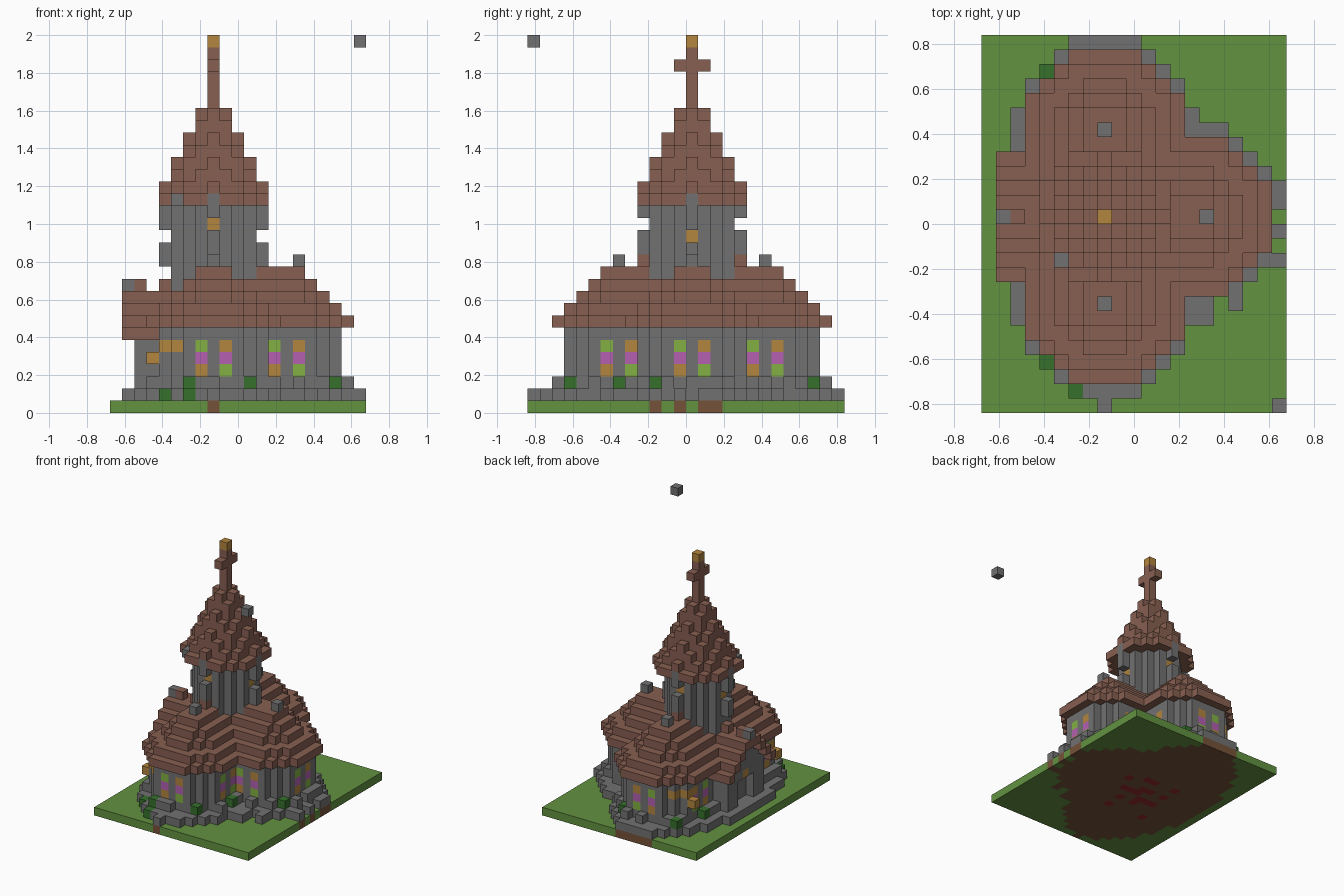
import bpy, bmesh, math, random
from mathutils import Vector

if "Cube" in bpy.data.objects:
    bpy.data.objects.remove(bpy.data.objects["Cube"], do_unlink=True)

random.seed(4)
NX, NY, NZ = 21, 26, 31          # grid of unit blocks
S = 2 / NZ                       # block size
CX, CY = 8, 13                   # tower axis
ARMS = [(CX, 7), (CX, 19), (14, CY)]   # centres of the three round apses


def srgb(c):
    c /= 255
    return c / 12.92 if c <= 0.04045 else ((c + 0.055) / 1.055) ** 2.4


PALETTE = {
    "stone grey": (113, 113, 113), "roof brown": (135, 95, 81),
    "grass green": (98, 146, 64), "leaf green": (54, 112, 44),
    "amber": (178, 133, 62), "magenta glass": (180, 96, 176),
    "lime glass": (130, 176, 66), "earth brown": (118, 82, 57),
    "dark red": (150, 42, 44),
}
MATS = {}
for name, rgb in PALETTE.items():
    m = bpy.data.materials.new(name)
    m.use_nodes = True
    col = (*[srgb(c) for c in rgb], 1)
    m.diffuse_color = col
    bsdf = m.node_tree.nodes["Principled BSDF"]
    bsdf.inputs["Base Color"].default_value = col
    bsdf.inputs["Roughness"].default_value = 0.9
    MATS[name] = m

blocks = {}                      # (i, j, k) -> (part, colour)


def put(part, colour, *cells):
    for c in cells:
        blocks[c] = (part, colour)


def box(i0, i1, j0, j1, k0, k1):
    return [(i, j, k) for i in range(i0, i1 + 1) for j in range(j0, j1 + 1)
            for k in range(k0, k1 + 1)]


def disc(r, k, ci=CX, cj=CY):
    return [c for c in box(0, NX - 1, 0, NY - 1, k, k)
            if math.hypot(c[0] - ci, c[1] - cj) <= r]


def arms(r, k):
    """One layer of the three round-ended arms."""
    def near(i, j):
        best = 99
        for a, b in ARMS:
            seg = Vector((a - CX, b - CY))
            p = Vector((i - CX, j - CY))
            t = min(1, max(0, p.dot(seg) / seg.length_squared))
            best = min(best, (p - seg * t).length)
        return best
    return [c for c in box(0, NX - 1, 0, NY - 1, k, k) if near(c[0], c[1]) <= r]


# ground slab
put("ground", "grass green", *box(0, 20, 0, 25, 0, 0))

# stone footing with a ragged upper course
gaps = {(20, 13), (20, 11), (2, 21), (2, 5), (16, 7), (14, 21), (14, 5)}
footing = [c for c in arms(6.33, 1) if c[:2] not in gaps]
put("footing", "stone grey", *footing, *box(1, 3, 9, 17, 1, 1),
    (CX, 0, 1), (20, 10, 1), (15, 6, 1), (17, 7, 1))
put("footing_stones", "stone grey",
    *[c for c in arms(5.6, 2) if random.random() < 0.45],
    (2, 10, 2), (2, 16, 2), (19, 14, 2), (CX, 2, 2), (CX, 24, 2))

# shrubs
put("shrubs", "leaf green", (4, 3, 1), (6, 1, 1), (6, 2, 2), (11, 3, 2),
    (18, 10, 2), (13, 7, 2), (13, 18, 2), (11, 23, 2), (4, 23, 2), (3, 19, 2))

# apse walls
for k in range(1, 7):
    put("walls", "stone grey", *arms(4.5, k))

# paired stained windows in each apse
def window(i, j, first):
    top, bottom = ("lime glass", "amber") if first else ("amber", "lime glass")
    for k, colour in zip((3, 4, 5), (bottom, "magenta glass", top)):
        put("windows", colour, (i, j, k))


for d in (-1, 1):
    for cj, out in ((7, -4), (19, 4)):
        window(CX + d, cj + out, d < 0)
        window(CX - 4, cj + d, d < 0)
        window(CX + 4, cj + d, d < 0)
    window(14 + d, CY - 4, d < 0)
    window(14 + d, CY + 4, d < 0)
    window(18, CY + d, d < 0)

# amber trim on the west corners
for a, b, c in ((4, 5, 5), (22, 21, 21)):
    put("corner_trim", "amber", (5, a, 5), (4, b, 5), (3, c, 4))

# stepped arm roofs
for k in range(7, 12):
    put("arm_roofs", "roof brown", *arms(12.5 - k, k))

# west porch: walls, doorway and gable
put("porch", "stone grey", *box(2, 4, 10, 16, 1, 6), *box(2, 4, 11, 15, 7, 7),
    *box(2, 4, 12, 14, 8, 8))
for c in box(2, 2, 12, 14, 2, 4):
    blocks.pop(c, None)
put("porch_trim", "amber", (2, CY, 5))
for step in range(4):
    for j in (9 + step, 17 - step):
        put("porch_roof", "roof brown", *box(1, 4, j, j, 6 + step, 6 + step))
put("porch_roof", "roof brown", *box(1, 4, CY, CY, 9, 9), (2, CY, 10), (4, CY, 10))

# tower drum
for k in range(7, 17):
    put("tower", "stone grey", *disc(3.5, k))

# spire and cross
for k in range(17, 26):
    put("spire", "roof brown", *disc(4.5 - (k - 17) / 2, k))
put("cross", "roof brown", *box(CX, CX, CY, CY, 26, 29), *box(CX, CX, 12, 14, 28, 28))
put("cross_finial", "amber", (CX, CY, 30))

# tower window surrounds with a lit opening on each side
for di, dj, hole in ((1, 0, 14), (-1, 0, 14), (0, 1, 15), (0, -1, 15)):
    for k in range(12, 18):
        if k != hole:
            brown = k == 12 and dj
            put("tower_surrounds", "roof brown" if brown else "stone grey",
                (CX + 4 * di, CY + 4 * dj, k))
    put("tower_lights", "amber", (CX + 3 * di, CY + 3 * dj, hole))
put("tower_surrounds", "stone grey", (5, 10, 17))

# chimneys and the loose floating block
put("chimneys", "stone grey", (CX, 7, 12), (CX, 19, 12), (15, CY, 12), (1, CY, 10))
put("floating_block", "stone grey", (20, 0, 30))

# earth below every footing block, with a few red ones near the middle
for i, j, k in list(blocks):
    if k == 1:
        put("earth", "earth brown", (i, j, 0))
for _ in range(18):
    put("earth", "dark red", (round(random.gauss(8.5, 1.6)), round(random.gauss(13, 2)), 0))

# turn each part's blocks into a mesh of exposed faces
AXES = [Vector(v) for v in ((1, 0, 0), (0, 1, 0), (0, 0, 1))]
parts = {}
for cell, (part, colour) in blocks.items():
    parts.setdefault(part, []).append((cell, colour))

for part, cells in parts.items():
    bm = bmesh.new()
    colours = sorted({c for _, c in cells})
    for cell, colour in cells:
        mid = Vector(cell) + Vector((0.5, 0.5, 0.5))
        for a in range(3):
            for sign in (-1, 1):
                n = AXES[a] * sign
                if tuple(int(x) for x in Vector(cell) + n) in blocks:
                    continue
                u, v = AXES[(a + 1) % 3] / 2, AXES[(a + 2) % 3] * sign / 2
                ring = (-u - v, u - v, u + v, v - u)
                face = bm.faces.new([bm.verts.new(
                    (mid + n / 2 + o - Vector((NX / 2, NY / 2, 0))) * S) for o in ring])
                face.material_index = colours.index(colour)
    bmesh.ops.remove_doubles(bm, verts=bm.verts, dist=S / 100)
    mesh = bpy.data.meshes.new(part)
    bm.to_mesh(mesh)
    bm.free()
    for colour in colours:
        mesh.materials.append(MATS[colour])
    bpy.context.collection.objects.link(bpy.data.objects.new(part, mesh))
